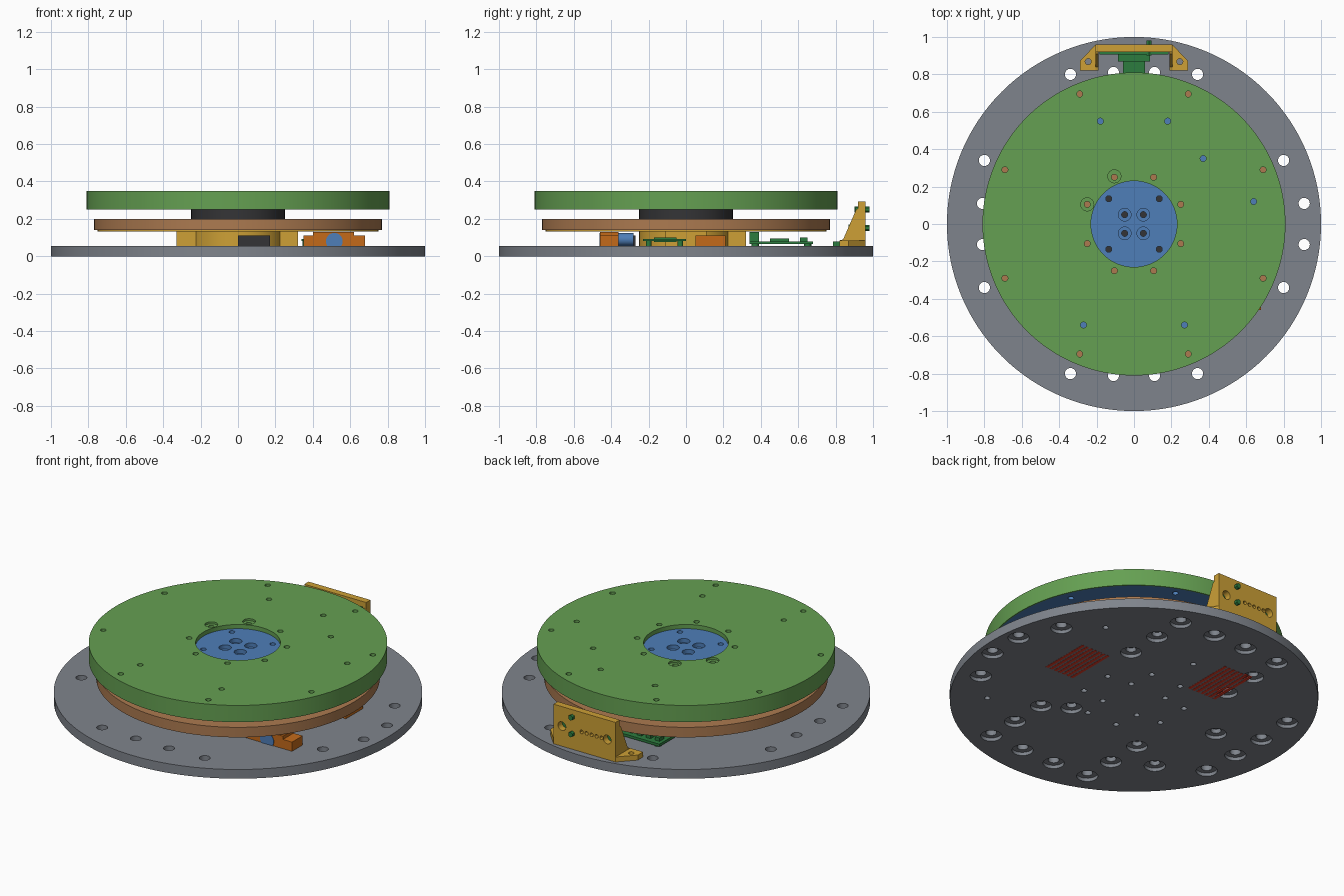
import bpy, bmesh, math
from mathutils import Matrix, Vector

if "Cube" in bpy.data.objects:
    bpy.data.objects.remove(bpy.data.objects["Cube"])


def material(name, r, g, b):
    lin = [((c / 255 + 0.055) / 1.055) ** 2.4 for c in (r, g, b)] + [1]
    m = bpy.data.materials.new(name)
    m.use_nodes = True
    m.diffuse_color = lin
    bsdf = next(n for n in m.node_tree.nodes if n.type == 'BSDF_PRINCIPLED')
    bsdf.inputs["Base Color"].default_value = lin
    return m


GREY = material("plate grey", 127, 132, 140)
GREEN = material("cover green", 101, 160, 82)
BLUE = material("rotor blue", 78, 126, 184)
BROWN = material("ring brown", 172, 122, 80)
GOLD = material("bracket gold", 205, 160, 54)
ORANGE = material("motor orange", 196, 106, 26)
DARK = material("bearing dark", 52, 52, 54)
BOARD = material("board green", 44, 124, 62)
RED = material("grille red", 225, 60, 40)


def finish(name, bm, mat):
    bmesh.ops.recalc_face_normals(bm, faces=bm.faces)
    mesh = bpy.data.meshes.new(name)
    bm.to_mesh(mesh)
    bm.free()
    ob = bpy.data.objects.new(name, mesh)
    bpy.context.collection.objects.link(ob)
    if mat:
        mesh.materials.append(mat)
    return ob


def cylinders(name, mat, centres, r, lo, hi, axis='Z', n=24):
    """Cylinders sharing one span; with axis Y the centres are (x, z)."""
    bm = bmesh.new()
    for a, b in centres:
        mid = (lo + hi) / 2
        if axis == 'Z':
            m = Matrix.Translation((a, b, mid))
        else:
            m = Matrix.Translation((a, mid, b)) @ Matrix.Rotation(math.pi / 2, 4, 'X')
        bmesh.ops.create_cone(bm, cap_ends=True, segments=n, radius1=r, radius2=r,
                              depth=hi - lo, matrix=m)
    return finish(name, bm, mat)


def disc(name, mat, r, lo, hi):
    return cylinders(name, mat, [(0, 0)], r, lo, hi, n=128)


def boxes(name, mat, *spans):
    """Boxes given as (x0, x1, y0, y1, z0, z1)."""
    bm = bmesh.new()
    for x0, x1, y0, y1, z0, z1 in spans:
        m = Matrix.Translation(((x0 + x1) / 2, (y0 + y1) / 2, (z0 + z1) / 2))
        m = m @ Matrix.Diagonal((x1 - x0, y1 - y0, z1 - z0, 1))
        bmesh.ops.create_cube(bm, size=1, matrix=m)
    return finish(name, bm, mat)


def prism(name, mat, points, push):
    bm = bmesh.new()
    face = bm.faces.new([bm.verts.new(p) for p in points])
    new = bmesh.ops.extrude_face_region(bm, geom=[face])["geom"]
    bmesh.ops.translate(bm, vec=Vector(push),
                        verts=[v for v in new if isinstance(v, bmesh.types.BMVert)])
    return finish(name, bm, mat)


def cut(ob, cutter):
    mod = ob.modifiers.new("cut", 'BOOLEAN')
    mod.operation, mod.solver, mod.object = 'DIFFERENCE', 'EXACT', cutter
    bpy.context.view_layer.objects.active = ob
    bpy.ops.object.modifier_apply(modifier=mod.name)
    bpy.data.objects.remove(cutter)


def drill(ob, centres, r, lo, hi, axis='Z', n=24):
    cut(ob, cylinders("drill", None, centres, r, lo, hi, axis, n))


def quad(a, b):
    return [(x, y) for x in (-a, a) for y in (-b, b)]


# Base plate with counterbored mounting holes
base = disc("base_plate", GREY, 1, 0, 0.055)
mounts = quad(0.34, 0.8) + quad(0.8, 0.34) + quad(0.11, 0.81)
mounts += [(0.91, 0.11), (0.91, -0.11), (-0.81, 0.11), (-0.81, -0.11)]
inner = quad(0.34, 0.6) + quad(0.34, 0.38) + [(0.2, -0.29), (-0.58, 0), (-0.55, -0.48)]
pins = quad(0.12, 0.12) + quad(0.1, 0.27) + quad(0.27, 0.1) + [(0, 0.5), (0.62, 0.5), (0.62, -0.5)]
drill(base, mounts, 0.03, -0.1, 0.1)
drill(base, mounts + inner, 0.058, -0.1, 0.02)
drill(base, inner, 0.028, -0.1, 0.045)
drill(base, pins, 0.016, -0.1, 0.045)

# Grille strips let into the underside
strips = []
for cx, cy in ((0.5, 0.12), (-0.24, 0.44)):
    for i in range(7):
        x = cx + (i - 3) * 0.029
        strips.append((x - 0.009, x + 0.009, cy - 0.155, cy + 0.155, -0.001, 0.006))
boxes("underside_grilles", RED, *strips)

# Rotating stack: hub, thin ring, brown ring, bearing
disc("hub", GOLD, 0.25, 0.055, 0.135)
boxes("hub_arms", GOLD, (-0.33, 0.32, -0.11, 0.11, 0.055, 0.132),
      (-0.11, 0.11, -0.22, 0.32, 0.055, 0.132))
disc("ring_gasket", GOLD, 0.75, 0.132, 0.142)
disc("lower_ring", BROWN, 0.77, 0.14, 0.2)
disc("bearing", DARK, 0.25, 0.2, 0.252)

# Blue rotor plate, drilled
rotor = disc("rotor_plate", BLUE, 0.803, 0.2505, 0.325)
outer_screws = quad(0.29, 0.695) + quad(0.69, 0.29)
inner_screws = quad(0.105, 0.25) + quad(0.25, 0.105)
drill(rotor, outer_screws + inner_screws, 0.016, 0.1, 0.5)
drill(rotor, quad(0.135, 0.135) + quad(0.05, 0.05), 0.016, 0.1, 0.5)
drill(rotor, quad(0.05, 0.05), 0.034, 0.3, 0.5)

# Green cover, hollow below with a central opening
cover = disc("top_cover", GREEN, 0.81, 0.25, 0.35)
cut(cover, disc("recess", None, 0.803, 0.1, 0.325))
drill(cover, [(0, 0)], 0.23, 0.1, 0.5, n=64)
sights = [(0.18, 0.55), (-0.18, 0.55), (0.37, 0.35), (0.64, 0.12), (0.27, -0.54), (-0.27, -0.54)]
drill(cover, outer_screws + inner_screws + sights, 0.016, 0.1, 0.5)
drill(cover, [(-0.105, 0.255), (-0.25, 0.105)], 0.035, 0.338, 0.5)

# Drive motor and its orange housing
housing = boxes("motor_housing", ORANGE, (0.4, 0.62, -0.46, -0.36, 0.055, 0.13),
                (0.35, 0.4, -0.46, -0.36, 0.055, 0.11),
                (0.62, 0.68, -0.46, -0.36, 0.055, 0.11))
cylinders("motor_body", BLUE, [(0.515, 0.09)], 0.034, -0.36, -0.28, 'Y', 32)
cylinders("motor_face", BLUE, [(0.515, 0.08)], 0.045, -0.463, -0.4, 'Y', 32)
boxes("side_block", ORANGE, (0.6, 0.68, 0.05, 0.21, 0.055, 0.11))
boxes("front_block", DARK, (0, 0.17, -0.36, -0.27, 0.055, 0.11))

# Circuit boards with components
boxes("rear_board", BOARD, (-0.3, 0.1, 0.34, 0.68, 0.065, 0.08),
      (-0.28, 0.08, 0.34, 0.39, 0.08, 0.13),
      (-0.2, 0, 0.45, 0.55, 0.08, 0.095),
      *[(-0.28 + i * 0.06, -0.25 + i * 0.06, 0.61, 0.65, 0.08, 0.1) for i in range(6)])
cylinders("board_standoffs", BOARD, [(-0.27, 0.37), (0.07, 0.37), (-0.27, 0.65), (0.07, 0.65)],
          0.02, 0.055, 0.07)
boxes("side_board", BOARD, (0.34, 0.5, -0.23, 0, 0.082, 0.092),
      (0.36, 0.44, -0.17, -0.05, 0.075, 0.1))
cylinders("side_board_posts", BOARD, [(0.36, -0.2), (0.36, -0.03)], 0.015, 0.055, 0.085)

# Rear sensor bracket: plate, gussets and feet
plate = boxes("bracket_plate", GOLD, (-0.205, 0.205, 0.92, 0.96, 0.055, 0.292))
drill(plate, [(-0.15, 0.175), (0.15, 0.175)], 0.026, 0.9, 1, 'Y')
drill(plate, [(0.02 - i * 0.033, 0.175) for i in range(5)], 0.011, 0.9, 1, 'Y', 12)
for side, s in (("left", 1), ("right", -1)):
    prism(side + "_bracket_gusset", GOLD,
          [(s * 0.19, y, z) for y, z in ((0.82, 0.055), (0.93, 0.055), (0.93, 0.26),
                                         (0.91, 0.25), (0.84, 0.09), (0.82, 0.085))],
          (s * 0.015, 0, 0))
    foot = prism(side + "_bracket_foot", GOLD,
                 [(s * x, y, 0.055) for x, y in ((0.19, 0.82), (0.29, 0.82), (0.29, 0.87),
                                                 (0.205, 0.96), (0.19, 0.96))],
                 (0, 0, 0.03))
    drill(foot, [(s * 0.245, 0.868)], 0.016, 0, 0.2)

# Sensor board on the bracket
boxes("sensor_board", BOARD, (-0.185, 0.185, 0.905, 0.92, 0.1, 0.26),
      (-0.085, 0.085, 0.87, 0.906, 0.07, 0.17), (-0.06, 0.06, 0.785, 0.872, 0.056, 0.08))
cylinders("sensor_screws", BOARD, [(0.08, 0.15), (0.08, 0.25)], 0.016, 0.9, 0.98, 'Y', 6)

# Smooth round walls, keep edges sharp
bpy.ops.object.select_all(action='DESELECT')
for ob in bpy.context.scene.objects:
    if ob.type == 'MESH':
        ob.select_set(True)
        bpy.context.view_layer.objects.active = ob
bpy.ops.object.shade_smooth_by_angle(angle=math.radians(30))
